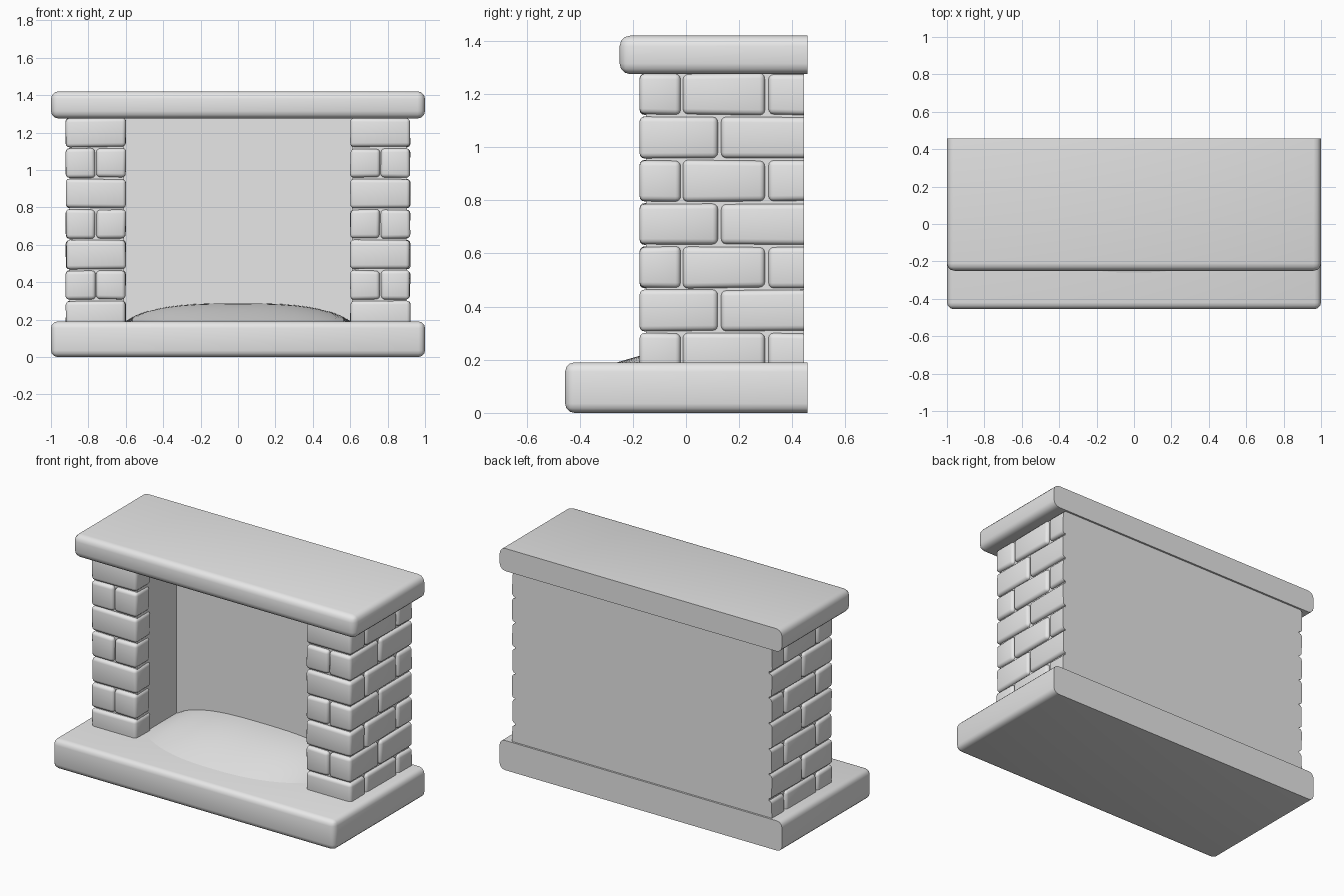
import bpy, bmesh, math, random

random.seed(4)
cube = bpy.data.objects.get("Cube")
if cube:
    bpy.data.objects.remove(cube, do_unlink=True)

stone = bpy.data.materials.new("grey_stone")
stone.diffuse_color = (0.8, 0.8, 0.8, 1)
stone.use_nodes = True
stone.node_tree.nodes["Principled BSDF"].inputs["Base Color"].default_value = (0.8, 0.8, 0.8, 1)


def finish(name, bm):
    """Turn a bmesh into a smooth shaded stone object."""
    bmesh.ops.recalc_face_normals(bm, faces=bm.faces)
    mesh = bpy.data.meshes.new(name)
    bm.to_mesh(mesh)
    bm.free()
    obj = bpy.data.objects.new(name, mesh)
    bpy.context.collection.objects.link(obj)
    mesh.materials.append(stone)
    bpy.ops.object.select_all(action='DESELECT')
    obj.select_set(True)
    bpy.context.view_layer.objects.active = obj
    bpy.ops.object.shade_smooth_by_angle(angle=math.radians(35))
    return obj


def block(name, lo, hi, bevel=0.0, flat_back=False, jitter=0.0):
    """Box between two corners; a flat back keeps its rear rim sharp."""
    bm = bmesh.new()
    bmesh.ops.create_cube(bm, size=1)
    for v in bm.verts:
        for i in range(3):
            v.co[i] = hi[i] if v.co[i] > 0 else lo[i]
        if not (flat_back and v.co.y == hi[1]):
            v.co.x += random.uniform(-jitter, jitter)
            v.co.z += random.uniform(-jitter, jitter)
    if bevel:
        edges = [e for e in bm.edges
                 if not (flat_back and all(v.co.y > hi[1] - 1e-5 for v in e.verts))]
        bmesh.ops.bevel(bm, geom=edges, offset=bevel, segments=3,
                        profile=0.5, affect='EDGES')
    return finish(name, bm)


BACK = 0.445

# Hearth slab and mantel shelf
block("hearth_slab", (-1, -0.455, 0), (1, 0.457, 0.19), 0.035, True)
block("mantel_shelf", (-1, -0.25, 1.275), (1, 0.457, 1.42), 0.04, True)

# Plain core: back wall and pillar cores
block("back_wall", (-0.9, 0.25, 0.15), (0.9, BACK, 1.3))

# Brick courses: (inner x, outer x, front y, rear y)
IN, OUT, FRONT = 0.6, 0.92, -0.175
WIDE = [(IN, OUT, FRONT, -0.02),
        (0.75, OUT, -0.012, 0.297),
        (0.75, OUT, 0.31, BACK)]
SPLIT = [(IN, 0.757, FRONT, -0.03),
         (0.764, OUT, FRONT, 0.12),
         (0.75, OUT, 0.132, BACK)]
COURSE = 0.163

for side, word in ((-1, "right"), (1, "left")):
    xs = sorted((side * 0.61, side * 0.9))
    block(word + "_pillar_core", (xs[0], -0.15, 0.15), (xs[1], BACK, 1.3))
    for row in range(7):
        z = 0.14 + row * COURSE
        for i, (a, b, y0, y1) in enumerate(SPLIT if row % 2 else WIDE):
            xs = sorted((side * a, side * b))
            block(f"{word}_brick_{row}_{i}",
                  (xs[0], y0, z + 0.005), (xs[1], y1, z + COURSE - 0.004),
                  0.02, y1 == BACK, 0.003)

# Low ash mound, leaning on the back wall
bm = bmesh.new()
bmesh.ops.create_grid(bm, x_segments=20, y_segments=10, size=1)
for v in bm.verts:
    u, t = v.co.x, (v.co.y + 1) / 2
    edge = -0.27 * (1 - abs(u) ** 2.5) - 0.1 * abs(u) ** 2.5
    crest = 0.1 * (1 - abs(u) ** 3) ** 0.8
    v.co = (0.61 * u, edge + (0.26 - edge) * t,
            0.187 + crest * math.sin(t * math.pi / 2))
finish("ash_mound", bm)
